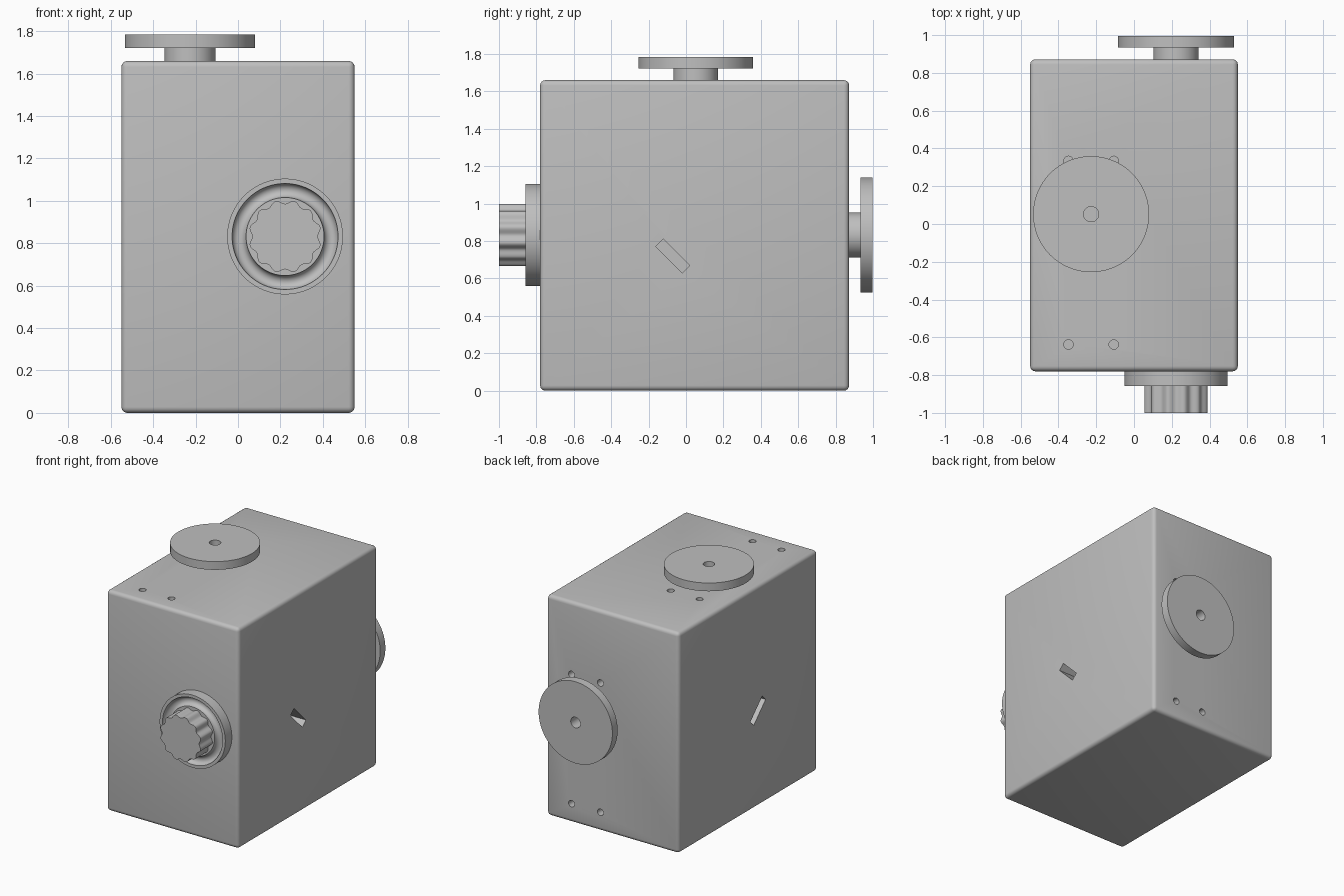
import bpy
import bmesh
from math import cos, sin, pi, radians
from mathutils import Matrix, Vector

cube = bpy.data.objects.get("Cube")
if cube:
    bpy.data.objects.remove(cube, do_unlink=True)

# One plain grey for every part
grey = bpy.data.materials.new("plain grey")
grey.use_nodes = True
colour = (0.52, 0.52, 0.52, 1)
grey.diffuse_color = colour
grey.node_tree.nodes["Principled BSDF"].inputs["Base Color"].default_value = colour


def finish(name, bm, matrix=Matrix()):
    bmesh.ops.transform(bm, matrix=matrix, verts=bm.verts)
    bmesh.ops.recalc_face_normals(bm, faces=bm.faces)
    mesh = bpy.data.meshes.new(name)
    bm.to_mesh(mesh)
    bm.free()
    mesh.materials.append(grey)
    obj = bpy.data.objects.new(name, mesh)
    bpy.context.collection.objects.link(obj)
    return obj


def activate(obj):
    bpy.ops.object.select_all(action="DESELECT")
    obj.select_set(True)
    bpy.context.view_layer.objects.active = obj


def smooth(obj, angle=30):
    activate(obj)
    bpy.ops.object.shade_smooth_by_angle(angle=radians(angle))


def lathe(name, profile, matrix, sides=64, wave=lambda a: 0):
    """Turn (radius, height) points around local z and cap both ends."""
    bm = bmesh.new()
    rings = []
    for r, z in profile:
        angles = [2 * pi * i / sides for i in range(sides)]
        rings.append([bm.verts.new(((r + wave(a)) * cos(a), (r + wave(a)) * sin(a), z))
                      for a in angles])
    for low, high in zip(rings, rings[1:]):
        for i in range(sides):
            j = (i + 1) % sides
            bm.faces.new((low[i], low[j], high[j], high[i]))
    bm.faces.new(rings[0])
    bm.faces.new(rings[-1])
    return finish(name, bm, matrix)


def box(name, centre, size, rotation=Matrix()):
    bm = bmesh.new()
    bmesh.ops.create_cube(bm, size=1)
    return finish(name, bm, Matrix.Translation(centre) @ rotation @ Matrix.Diagonal((*size, 1)))


def cut(obj, cutter):
    cutter.hide_render = True
    mod = obj.modifiers.new("cut", "BOOLEAN")
    mod.operation = "DIFFERENCE"
    mod.solver = "EXACT"
    mod.object = cutter
    activate(obj)
    bpy.ops.object.modifier_apply(modifier=mod.name)
    bpy.data.objects.remove(cutter, do_unlink=True)


# Mounting frames: local z points out of the housing
top = Matrix.Translation((-0.227, 0.052, 1.66))
back = (Matrix.Translation((0.222, 0.872, 0.832))
        @ Matrix.Rotation(-pi / 2, 4, "X") @ Matrix.Rotation(pi, 4, "Z"))
front = Matrix.Translation((0.222, -0.78, 0.832)) @ Matrix.Rotation(pi / 2, 4, "X")

# Housing with rounded edges
housing = box("housing", (0, 0.046, 0.83), (1.1, 1.652, 1.66))
bevel = housing.modifiers.new("round edges", "BEVEL")
bevel.width = 0.028
bevel.segments = 4
activate(housing)
bpy.ops.object.modifier_apply(modifier=bevel.name)

# Slanted slots in both sides
for side in (-1, 1):
    cut(housing, box("slot_cutter", (side * 0.5, -0.07, 0.72), (0.6, 0.2, 0.057),
                     Matrix.Rotation(-pi / 4, 4, "X")))

# Screw holes around both discs
for frame in (top, back):
    for x in (-0.12, 0.12):
        for y in (-0.69, 0.282):
            spot = frame @ Matrix.Translation((x, y, 0))
            cut(housing, lathe("hole_cutter", [(0.025, -0.1), (0.025, 0.05)], spot, 24))
smooth(housing)

# Output discs on short necks, each with a central bore
disc_profile = [(0.12, -0.01), (0.12, 0.062), (0.307, 0.062), (0.307, 0.124),
                (0.04, 0.124), (0.04, 0.0)]
for name, frame in (("top_disc", top), ("back_disc", back)):
    smooth(lathe(name, disc_profile, frame, 96))

# Dial flange with a rounded groove
groove = [(0.217 + 0.033 * cos(pi * i / 12), 0.078 - 0.035 * sin(pi * i / 12))
          for i in range(13)]
flange_profile = [(0.273, -0.01), (0.273, 0.078)] + groove + [(0.1, 0.078)]
smooth(lathe("dial_flange", flange_profile, front, 96), 40)

# Scalloped grip of the dial
smooth(lathe("dial_grip", [(0.163, 0.03), (0.163, 0.22)], front, 144,
             lambda a: -0.009 * cos(12 * a)), 40)
